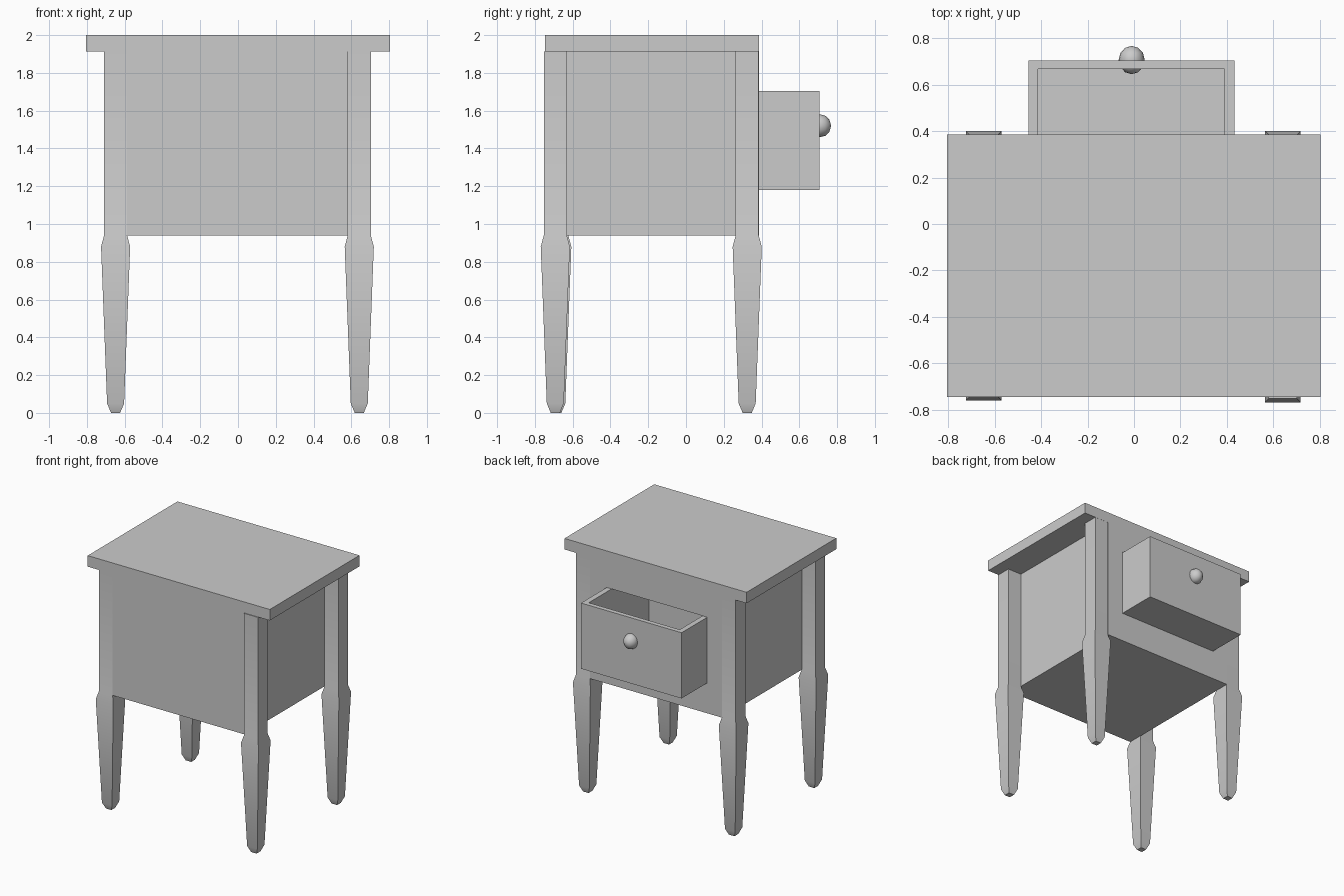
import bpy, bmesh, math

if "Cube" in bpy.data.objects:
    bpy.data.objects.remove(bpy.data.objects["Cube"])


def finish(name, bm):
    bmesh.ops.recalc_face_normals(bm, faces=bm.faces)
    me = bpy.data.meshes.new(name)
    bm.to_mesh(me)
    bm.free()
    ob = bpy.data.objects.new(name, me)
    bpy.context.collection.objects.link(ob)
    return ob


def box(name, x, y, z):
    """Box from (min, max) pairs."""
    bm = bmesh.new()
    bmesh.ops.create_cube(bm, size=1)
    for v in bm.verts:
        for i, (a, b) in enumerate((x, y, z)):
            v.co[i] = a if v.co[i] < 0 else b
    return finish(name, bm)


def cut(ob, cutter):
    cutter.hide_render = True
    cutter.hide_set(True)
    m = ob.modifiers.new("cut", 'BOOLEAN')
    m.operation = 'DIFFERENCE'
    m.solver = 'EXACT'
    m.object = cutter


def smooth(ob):
    bpy.ops.object.select_all(action='DESELECT')
    ob.select_set(True)
    bpy.context.view_layer.objects.active = ob
    bpy.ops.object.shade_smooth_by_angle(angle=math.radians(40))


# square leg profile: (z, half width)
LEG = [(0, .024), (.05, .045), (.88, .077), (.94, .061), (1.912, .061)]


def leg(name, cx, cy):
    bm = bmesh.new()
    rings = [[bm.verts.new((cx + sx * h, cy + sy * h, z))
              for sx, sy in ((-1, -1), (1, -1), (1, 1), (-1, 1))] for z, h in LEG]
    for lo, hi in zip(rings, rings[1:]):
        for i in range(4):
            j = (i + 1) % 4
            bm.faces.new((lo[i], lo[j], hi[j], hi[i]))
    bm.faces.new(rings[0][::-1])
    bm.faces.new(rings[-1])
    smooth(finish(name, bm))


# table top
box("table_top", (-.806, .804), (-.747, .386), (1.912, 2))

# cabinet body with a pocket for the drawer
body = box("cabinet_body", (-.59, .58), (-.744, .386), (.94, 1.912))
cut(body, box("drawer_pocket_cutter", (-.458, .437), (-.46, .5), (1.177, 1.708)))

# legs
leg("front_leg_left", -.648, -.684)
leg("front_leg_right", .642, -.692)
leg("back_leg_left", -.648, .324)
leg("back_leg_right", .642, .324)

# open drawer
drawer = box("drawer", (-.455, .434), (-.13, .706), (1.18, 1.705))
cut(drawer, box("drawer_hollow_cutter", (-.413, .391), (-.09, .669), (1.22, 1.8)))

# knob, its axis along y
bm = bmesh.new()
bmesh.ops.create_uvsphere(bm, u_segments=16, v_segments=6, radius=.061)
for v in bm.verts:
    x, y, z = v.co
    v.co = (x * .92 - .01, z + .707, y + 1.52)
knob = finish("drawer_knob", bm)
for p in knob.data.polygons:
    p.use_smooth = True
